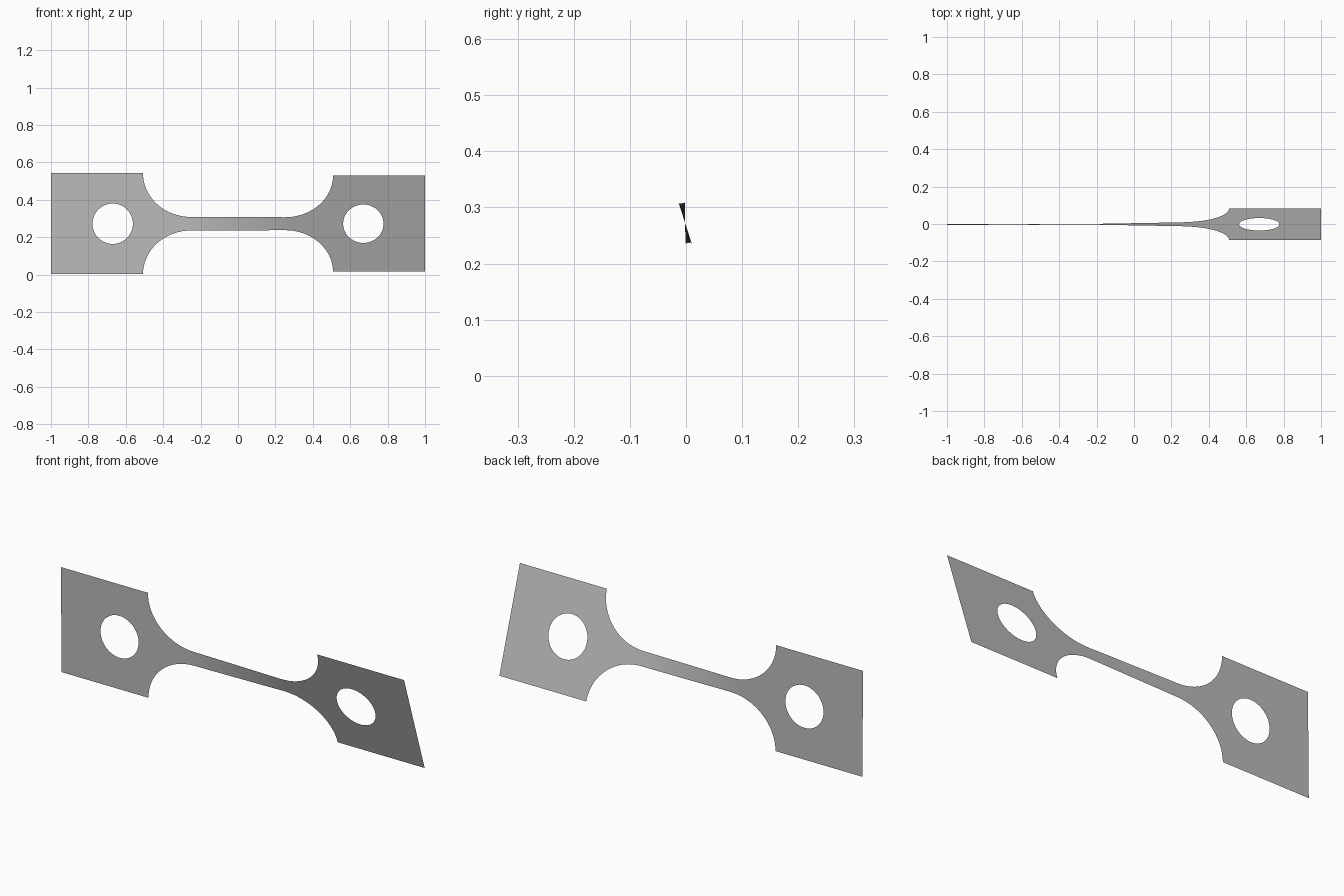
import bpy, bmesh, math

old = bpy.data.objects.get("Cube")
if old:
    bpy.data.objects.remove(old)

MID_Z, TAB, NECK = 0.272, 0.27, 0.036        # centre height, half heights
SHOULDER, GAUGE = 0.508, 0.25                # fillet start and end along x
HOLE_X, HOLE_R = 0.67, 0.108
TWIST = math.radians(18)


def outer(x):
    """Half height of the outline, with a quarter-round fillet."""
    t = (abs(x) - GAUGE) / (SHOULDER - GAUGE)
    if t <= 0:
        return NECK
    if t >= 1:
        return TAB
    return TAB - (TAB - NECK) * math.sqrt(1 - t * t)


def inner(x):
    """Half height of the round hole."""
    return math.sqrt(max(0, HOLE_R ** 2 - (abs(x) - HOLE_X) ** 2))


def place(x, h):
    """Put a flat outline point on the twisted sheet."""
    t = min(1, max(0, (x + 0.3) / 0.6))
    a = math.radians(0.6) + (TWIST - math.radians(0.6)) * t
    return (x, -0.0015 - h * math.sin(a), MID_Z + h * math.cos(a))


# Stations along one half, mirrored for the other
half = [1.0]
half += [HOLE_X + HOLE_R * math.cos(math.pi * i / 24) for i in range(25)]
half += [GAUGE + (SHOULDER - GAUGE) * math.cos(math.pi / 2 * i / 16) for i in range(17)]
half += [GAUGE * (1 - i / 8) for i in range(1, 8)]
stations = sorted([-x for x in half] + [0.0] + half)

# Twisted test strip: upper and lower bands joined along the middle
bm = bmesh.new()
for side in (1, -1):
    rows = [(bm.verts.new(place(x, side * inner(x))),
             bm.verts.new(place(x, side * outer(x)))) for x in stations]
    for (a, b), (c, d) in zip(rows, rows[1:]):
        bm.faces.new((a, c, d, b) if side > 0 else (b, d, c, a))
bmesh.ops.remove_doubles(bm, verts=bm.verts, dist=1e-5)
mesh = bpy.data.meshes.new("twisted_tensile_strip")
bm.to_mesh(mesh)
bm.free()
strip = bpy.data.objects.new("twisted_tensile_strip", mesh)
bpy.context.collection.objects.link(strip)

# Plain grey metal
grey = bpy.data.materials.new("plain_grey")
grey.use_nodes = True
colour = (0.5, 0.5, 0.5, 1)
grey.diffuse_color = colour
grey.node_tree.nodes["Principled BSDF"].inputs["Base Color"].default_value = colour
mesh.materials.append(grey)

bpy.context.view_layer.objects.active = strip
strip.select_set(True)
bpy.ops.object.shade_smooth_by_angle()
